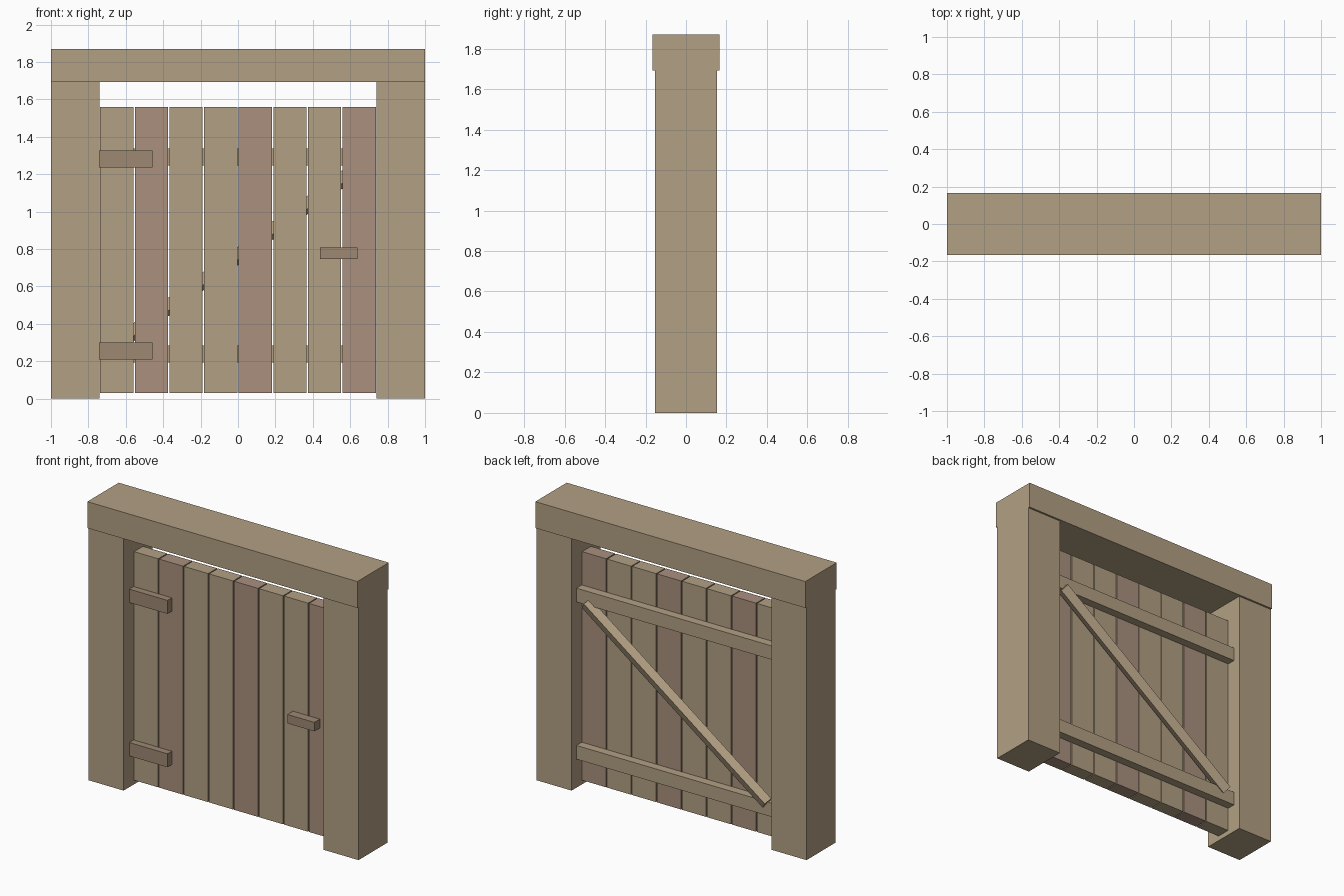
import bpy
import bmesh
from math import radians
from mathutils import Matrix, Vector

if "Cube" in bpy.data.objects:
    bpy.data.objects.remove(bpy.data.objects["Cube"])


def material(name, rgb):
    m = bpy.data.materials.new(name)
    m.diffuse_color = (*rgb, 1.0)
    m.use_nodes = True
    m.node_tree.nodes["Principled BSDF"].inputs["Base Color"].default_value = m.diffuse_color
    return m


WOOD = material("wood", (0.445, 0.35, 0.227))
RED_WOOD = material("reddish_wood", (0.40, 0.28, 0.21))
DARK_WOOD = material("dark_wood", (0.337, 0.246, 0.168))


def box(name, x, y, z, mat, rotation=(0, 0, 0)):
    """Box spanning the (min, max) ranges, with its origin at the centre."""
    lo, hi = Vector((x[0], y[0], z[0])), Vector((x[1], y[1], z[1]))
    bm = bmesh.new()
    bmesh.ops.create_cube(bm, size=1, matrix=Matrix.Diagonal((*(hi - lo), 1)))
    mesh = bpy.data.meshes.new(name)
    bm.to_mesh(mesh)
    bm.free()
    mesh.materials.append(mat)
    obj = bpy.data.objects.new(name, mesh)
    obj.location = (lo + hi) / 2
    obj.rotation_euler = rotation
    bpy.context.collection.objects.link(obj)
    return obj


# Frame: two posts and the top beam
box("post_left", (-1, -0.74), (-0.153, 0.153), (0, 1.693), WOOD)
box("post_right", (0.74, 1), (-0.153, 0.153), (0, 1.693), WOOD)
box("top_beam", (-1, 1), (-0.166, 0.166), (1.693, 1.87), WOOD)

# Door planks, every third one reddish
COUNT, PITCH, WIDTH = 8, 0.185, 0.178
for i in range(COUNT):
    cx = (i - (COUNT - 1) / 2) * PITCH
    box(f"plank_{i + 1}", (cx - WIDTH / 2, cx + WIDTH / 2), (-0.047, 0.047),
        (0.03, 1.56), RED_WOOD if i % 3 == 1 else WOOD)

# Back rails and front hinge straps, lower and upper
for label, rail_z, hinge_z in (("lower", 0.238, 0.254), ("upper", 1.291, 1.281)):
    box(f"rail_{label}", (-0.738, 0.738), (0.047, 0.104),
        (rail_z - 0.046, rail_z + 0.046), WOOD)
    box(f"hinge_{label}", (-0.743, -0.457), (-0.093, -0.047),
        (hinge_z - 0.045, hinge_z + 0.045), DARK_WOOD)

# Diagonal brace across the back, slightly twisted about its length
box("brace", (-0.83, 0.83), (0.072, 0.128), (0.732, 0.794), WOOD,
    (radians(-25), radians(-36.2), 0))

# Latch handle
box("latch", (0.439, 0.639), (-0.105, -0.047), (0.747, 0.807), DARK_WOOD)
